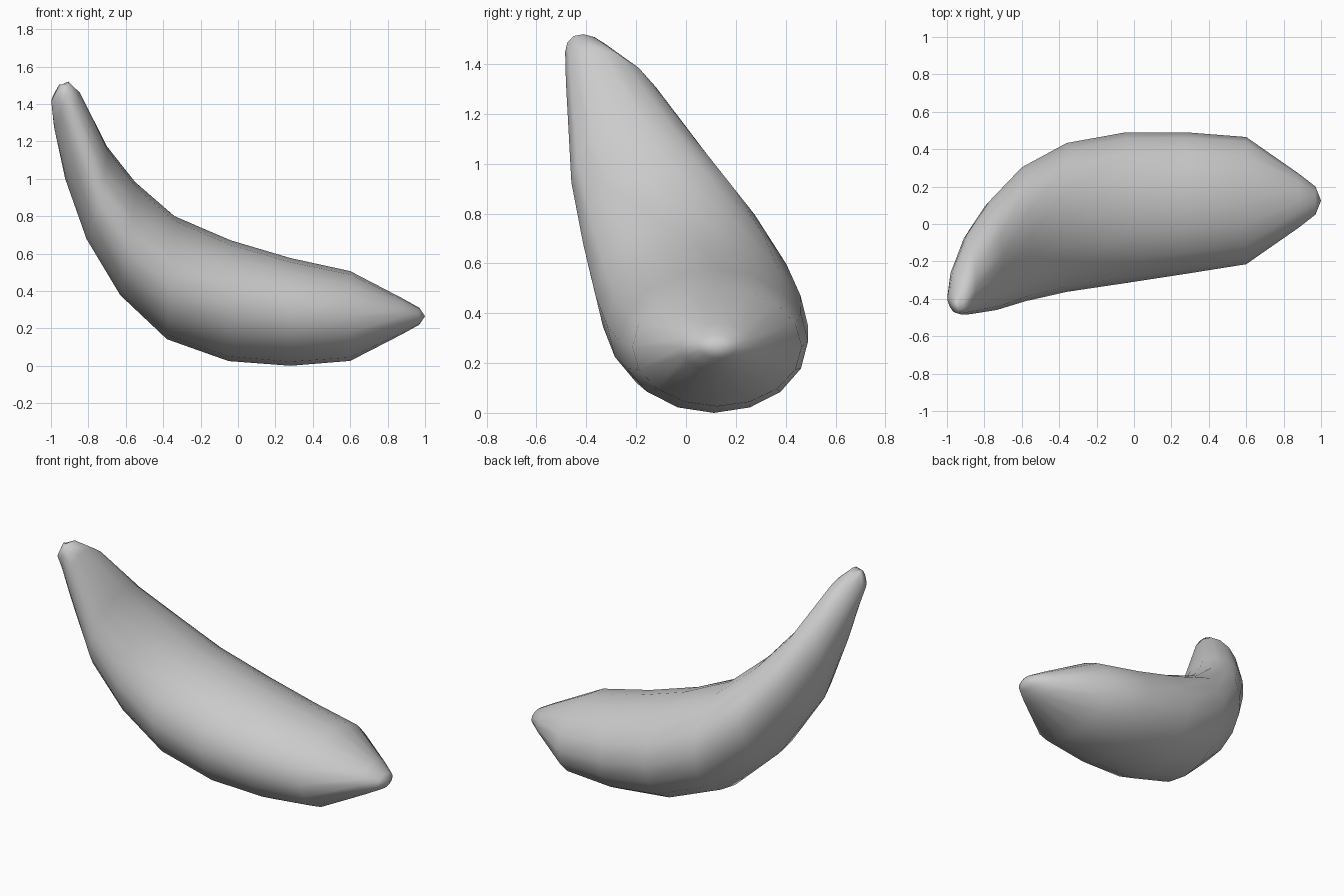
import bpy, bmesh, math
from mathutils import Vector

if "Cube" in bpy.data.objects:
    bpy.data.objects.remove(bpy.data.objects["Cube"])

# Cross-sections along the horn: centre, half-width vector, half-height vector
rings = [
    ((.97, .125, .265), (0, .075, 0), (0, 0, .045)),
    ((.88, .125, .265), (0, .145, 0), (0, 0, .095)),
    ((.60, .125, .266), (0, .34, 0), (0, 0, .24)),
    ((.28, .112, .288), (0, .378, 0), (0, 0, .288)),
    ((-.045, .087, .348), (0, .403, 0), (.005, 0, .323)),
    ((-.36, .035, .471), (0, .398, 0), (.02, 0, .329)),
    ((-.59, -.055, .68), (-.01, .358, 0), (.04, 0, .302)),
    ((-.755, -.17, .925), (-.02, .29, 0), (.055, 0, .247)),
    ((-.885, -.27, 1.23), (-.01, .212, -.1), (.038, 0, .208)),
    ((-.945, -.367, 1.395), (-.025, .118, -.053), (.03, 0, .113)),
    ((-.97, -.425, 1.455), (-.018, .05, -.01), (.022, 0, .048)),
]
SIDES = 16

# Horn body: skin the cross-sections with quads and close both tips
bm = bmesh.new()
loops = []
for c, a, b in rings:
    c, a, b = Vector(c), Vector(a), Vector(b)
    loops.append([bm.verts.new(c + a * math.cos(t) + b * math.sin(t))
                  for t in (2 * math.pi * i / SIDES for i in range(SIDES))])
for p, q in zip(loops, loops[1:]):
    for i in range(SIDES):
        j = (i + 1) % SIDES
        bm.faces.new((p[i], p[j], q[j], q[i]))
for loop, tip in ((loops[0], (1, .125, .265)), (loops[-1], (-.955, -.425, 1.505))):
    v = bm.verts.new(tip)
    for i in range(SIDES):
        bm.faces.new((loop[i], loop[(i + 1) % SIDES], v))
bmesh.ops.recalc_face_normals(bm, faces=bm.faces)
for f in bm.faces:
    f.smooth = True

mesh = bpy.data.meshes.new("curved_horn")
bm.to_mesh(mesh)
bm.free()
horn = bpy.data.objects.new("curved_horn", mesh)
bpy.context.collection.objects.link(horn)
